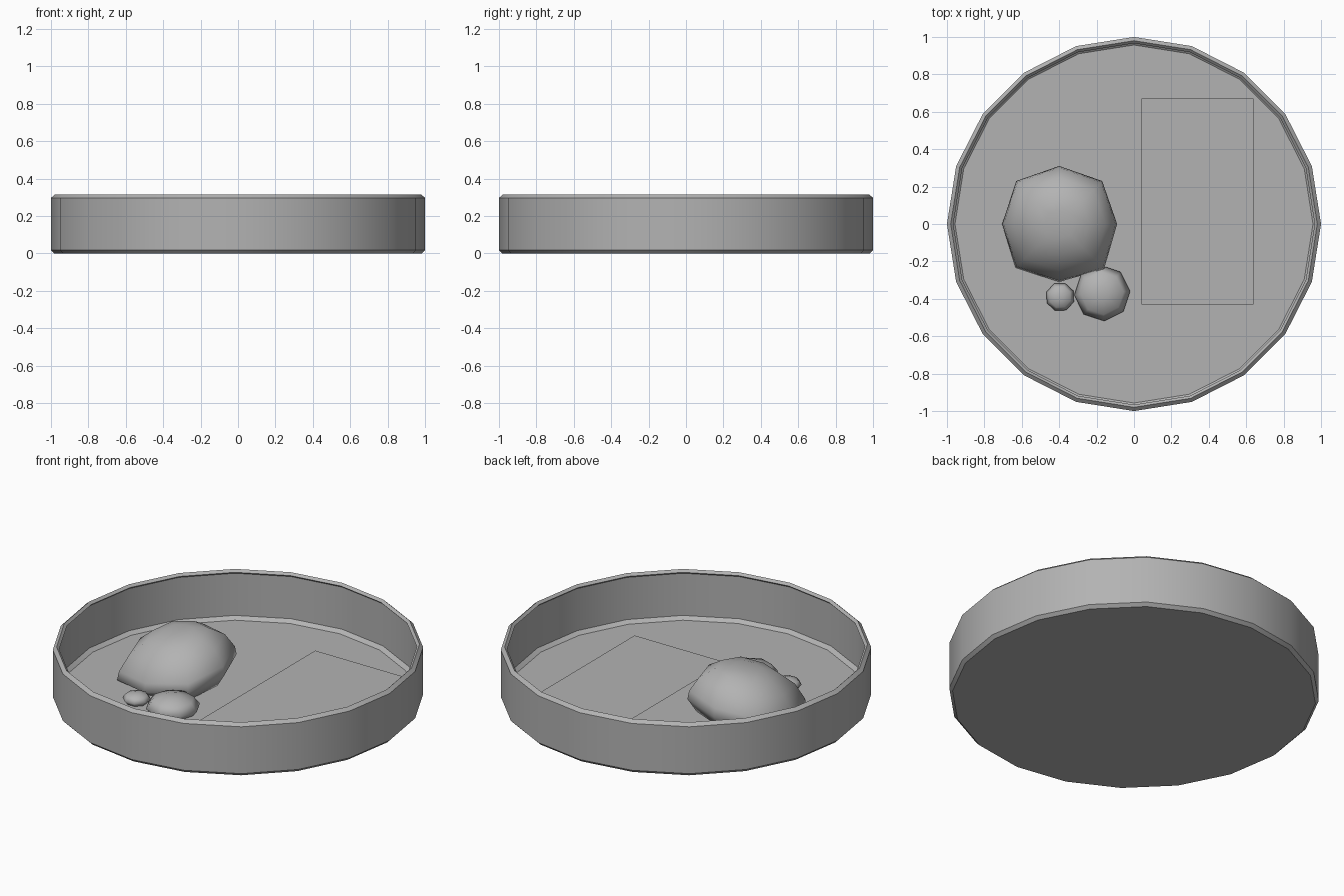
import bpy
import bmesh
from math import cos, sin, pi, radians

cube = bpy.data.objects.get("Cube")
if cube:
    bpy.data.objects.remove(cube, do_unlink=True)

# One plain grey for every part
grey = bpy.data.materials.new("plain_grey")
grey.use_nodes = True
colour = (0.45, 0.45, 0.45, 1)
grey.diffuse_color = colour
grey.node_tree.nodes["Principled BSDF"].inputs["Base Color"].default_value = colour


def finish(name, bm, angle):
    """Turn a bmesh into a shaded, coloured object."""
    mesh = bpy.data.meshes.new(name)
    bm.to_mesh(mesh)
    bm.free()
    mesh.materials.append(grey)
    obj = bpy.data.objects.new(name, mesh)
    bpy.context.collection.objects.link(obj)
    bpy.ops.object.select_all(action="DESELECT")
    obj.select_set(True)
    bpy.context.view_layer.objects.active = obj
    if angle:
        bpy.ops.object.shade_smooth_by_angle(angle=radians(angle))
    return obj


def loft(name, profile, radii, centre=(0, 0), turn=0, tilt=0, angle=30):
    """Stack scaled copies of an outline along (scale, height) steps, capped at both ends."""
    bm = bmesh.new()
    n = len(radii)
    rings = []
    for scale, z in profile:
        ring = []
        for i, r in enumerate(radii):
            a = turn + 2 * pi * i / n
            x, y = scale * r * cos(a), scale * r * sin(a)
            height = max(z + tilt * (x + y), 0.005) if tilt else z
            ring.append(bm.verts.new((centre[0] + x, centre[1] + y, height)))
        rings.append(ring)
    for low, high in zip(rings, rings[1:]):
        for i in range(n):
            j = (i + 1) % n
            bm.faces.new((low[i], low[j], high[j], high[i]))
    bm.faces.new(rings[0][::-1])
    bm.faces.new(rings[-1])
    bmesh.ops.recalc_face_normals(bm, faces=bm.faces)
    return finish(name, bm, angle)


# Round tray: chamfered outside, thin rim, filleted floor inside
tray = [(0.982, 0), (1, 0.018), (1, 0.297), (0.98, 0.315),
        (0.966, 0.301), (0.98, 0.289), (0.98, 0.038), (0.957, 0.02)]
loft("tray", tray, [1] * 20)

# Thin rectangular sheet lying just above the floor
bm = bmesh.new()
corners = [(0.04, -0.43), (0.64, -0.43), (0.64, 0.67), (0.04, 0.67)]
bm.faces.new([bm.verts.new((x, y, 0.04)) for x, y in corners])
finish("floor_sheet", bm, 0)

# Large domed rock, leaning slightly
dome = [(0.85, 0.01), (1, 0.08), (0.97, 0.13), (0.8, 0.215), (0.52, 0.275), (0.25, 0.297)]
loft("large_rock", dome, [0.31, 0.325, 0.31, 0.325, 0.305, 0.33, 0.31, 0.34],
     centre=(-0.4, 0), tilt=0.11, angle=75)


# Flattened pebbles
def pebble(name, centre, radius, mid, half, turn):
    steps = [radians(d) for d in (-75, -40, 0, 40, 75)]
    profile = [(cos(a), max(mid + half * sin(a), 0.01)) for a in steps]
    loft(name, profile, [radius] * 8, centre, turn, angle=75)


pebble("medium_pebble", (-0.17, -0.37), 0.15, 0.05, 0.07, radians(4))
pebble("small_pebble", (-0.395, -0.39), 0.078, 0.045, 0.035, radians(-20))
